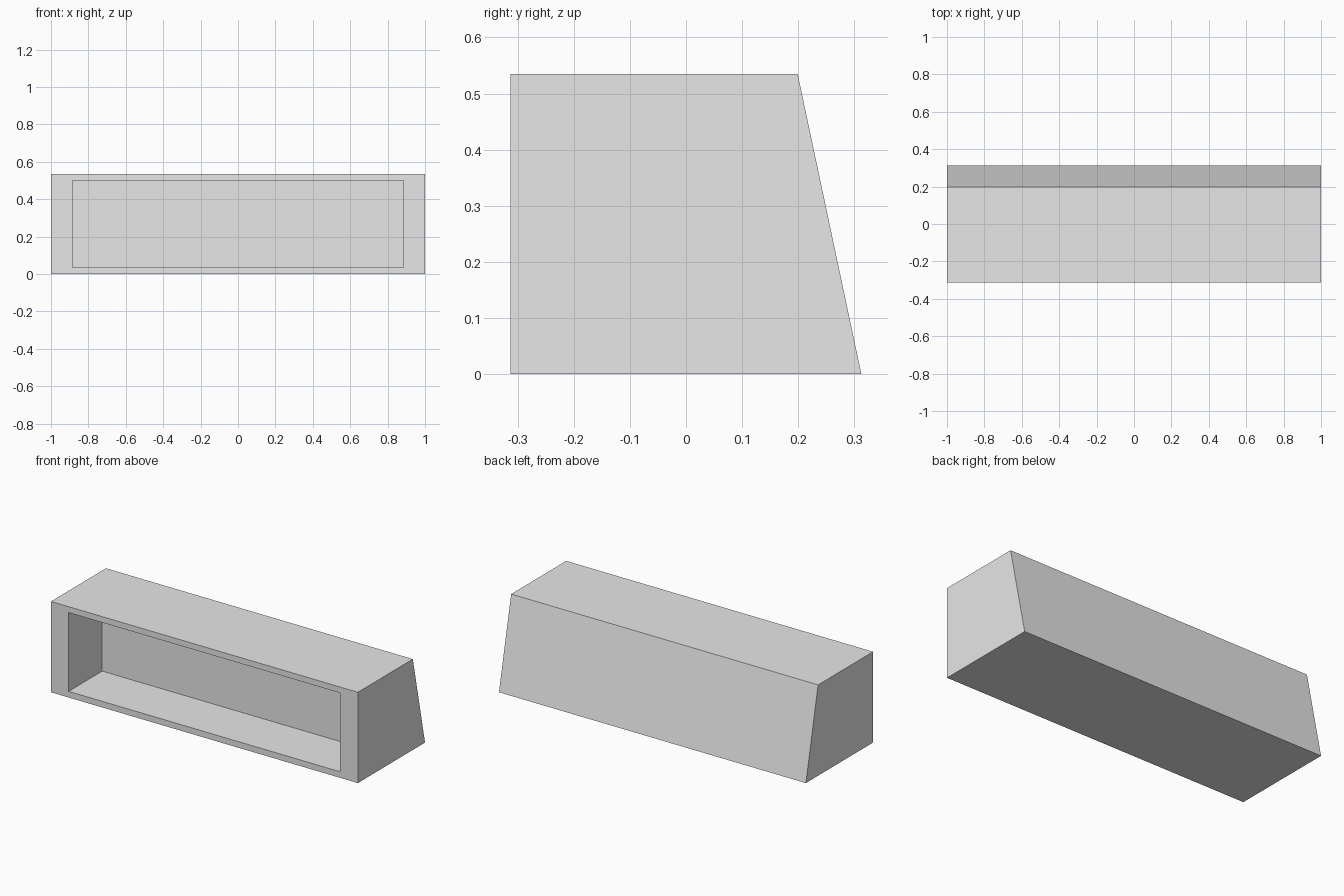
import bpy
import bmesh

cube = bpy.data.objects.get("Cube")
if cube:
    bpy.data.objects.remove(cube, do_unlink=True)

# Single plain grey
grey = bpy.data.materials.new("light_grey")
grey.use_nodes = True
grey.diffuse_color = (0.8, 0.8, 0.8, 1)
grey.node_tree.nodes["Principled BSDF"].inputs["Base Color"].default_value = grey.diffuse_color

HALF_WIDTH = 1.0
HEIGHT = 0.535
FRONT = -0.3125
# Side profile (y, z): upright front, sloping back
profile = [(FRONT, 0), (-FRONT, 0), (0.199, HEIGHT), (FRONT, HEIGHT)]

bm = bmesh.new()
side = bm.faces.new([bm.verts.new((-HALF_WIDTH, y, z)) for y, z in profile])
swept = bmesh.ops.extrude_face_region(bm, geom=[side])["geom"]
bmesh.ops.translate(bm, vec=(2 * HALF_WIDTH, 0, 0),
                    verts=[v for v in swept if isinstance(v, bmesh.types.BMVert)])
bmesh.ops.recalc_face_normals(bm, faces=bm.faces)

# Front opening: frame inset, shaped, then pushed in to a vertical back wall
front = min(bm.faces, key=lambda f: f.calc_center_median().y)
bmesh.ops.inset_individual(bm, faces=[front], thickness=0.03)
for v in front.verts:
    v.co.x = 0.885 if v.co.x > 0 else -0.885
    v.co.z = 0.5 if v.co.z > HEIGHT / 2 else 0.036
pushed = bmesh.ops.extrude_discrete_faces(bm, faces=[front])["faces"][0]
for v in pushed.verts:
    v.co.y = 0.0
bmesh.ops.recalc_face_normals(bm, faces=bm.faces)

mesh = bpy.data.meshes.new("open_box")
bm.to_mesh(mesh)
bm.free()
mesh.materials.append(grey)
box = bpy.data.objects.new("open_box", mesh)
bpy.context.collection.objects.link(box)
